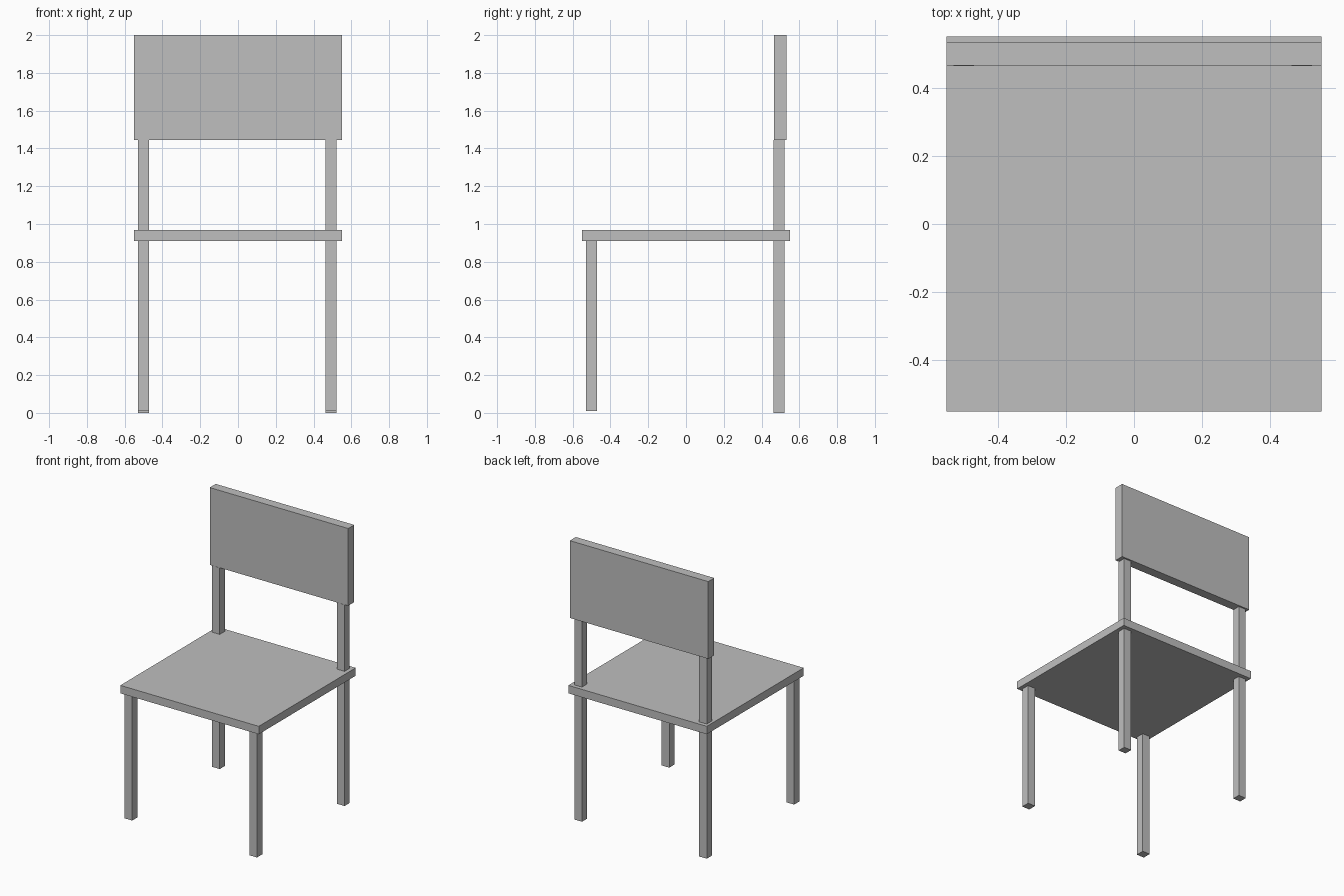
import bpy

# Remove the default cube
cube = bpy.data.objects.get("Cube")
if cube:
    bpy.data.objects.remove(cube, do_unlink=True)

# Single grey finish
grey = bpy.data.materials.new("plain_grey")
grey.use_nodes = True
colour = (0.52, 0.52, 0.52, 1.0)
grey.diffuse_color = colour
grey.node_tree.nodes["Principled BSDF"].inputs["Base Color"].default_value = colour


def box(name, low, high):
    """Add a flat-sided box between two opposite corners."""
    centre = [(a + b) / 2 for a, b in zip(low, high)]
    bpy.ops.mesh.primitive_cube_add(size=1, location=centre)
    obj = bpy.context.object
    obj.name = name
    obj.scale = [b - a for a, b in zip(low, high)]
    bpy.ops.object.transform_apply(location=False, rotation=False, scale=True)
    obj.data.materials.append(grey)
    return obj


SEAT_HALF = 0.55
SEAT_BOTTOM, SEAT_TOP = 0.91, 0.967
BACK_BOTTOM = 1.445

# Seat and backrest panels
box("seat", (-SEAT_HALF, -SEAT_HALF, SEAT_BOTTOM), (SEAT_HALF, SEAT_HALF, SEAT_TOP))
box("backrest", (-SEAT_HALF, 0.465, BACK_BOTTOM), (SEAT_HALF, 0.533, 2.0))

# Legs and the posts that carry the backrest
for side, x0, x1 in (("right", -0.53, -0.47), ("left", 0.462, 0.522)):
    box(f"front_leg_{side}", (x0, -0.53, 0.01), (x1, -0.47, SEAT_BOTTOM))
    box(f"back_leg_{side}", (x0, 0.464, 0.0), (x1, 0.521, SEAT_BOTTOM))
    box(f"back_post_{side}", (x0, 0.464, SEAT_TOP), (x1, 0.521, BACK_BOTTOM))
